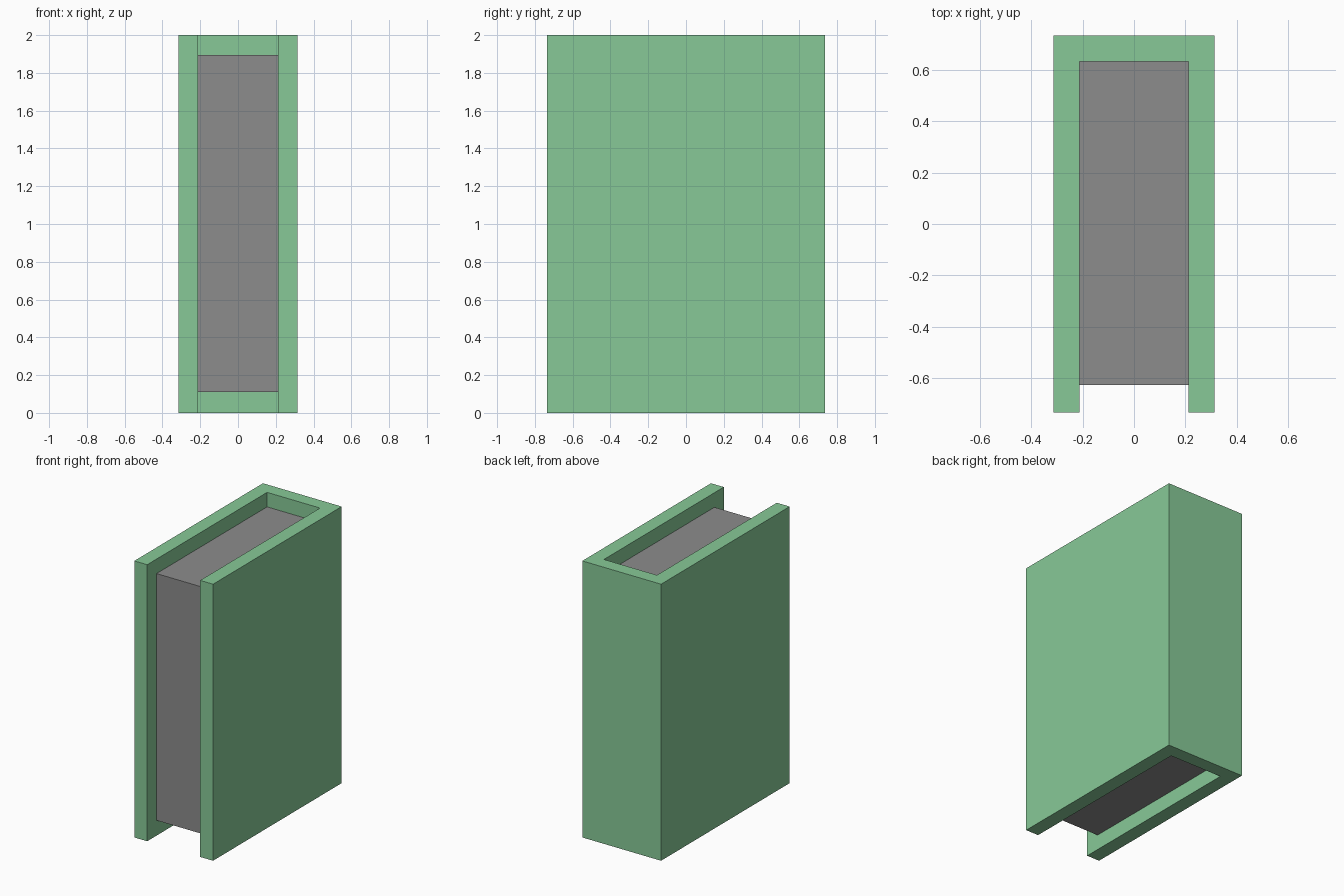
import bpy, bmesh

if "Cube" in bpy.data.objects:
    bpy.data.objects.remove(bpy.data.objects["Cube"])


def material(name, rgb):
    m = bpy.data.materials.new(name)
    m.diffuse_color = (*rgb, 1)
    m.use_nodes = True
    m.node_tree.nodes["Principled BSDF"].inputs["Base Color"].default_value = m.diffuse_color
    return m


def extruded(name, outline, z0, z1, mat):
    """Extrude a flat xy outline from z0 up to z1."""
    bm = bmesh.new()
    base = bm.faces.new([bm.verts.new((x, y, z0)) for x, y in outline])
    ext = bmesh.ops.extrude_face_region(bm, geom=[base], use_keep_orig=True)
    top = [v for v in ext["geom"] if isinstance(v, bmesh.types.BMVert)]
    bmesh.ops.translate(bm, verts=top, vec=(0, 0, z1 - z0))
    bmesh.ops.recalc_face_normals(bm, faces=bm.faces)
    mesh = bpy.data.meshes.new(name)
    bm.to_mesh(mesh)
    bm.free()
    mesh.materials.append(mat)
    obj = bpy.data.objects.new(name, mesh)
    bpy.context.collection.objects.link(obj)
    return obj


green = material("cover green", (0.242, 0.584, 0.31))
grey = material("page grey", (0.262, 0.262, 0.262))

W, D, H = 0.315, 0.735, 2.0      # cover half width, half depth, height
IN, SPINE = 0.212, 0.635         # inner half width, inside of the spine

# U-shaped cover: two boards joined by the spine at the back
half = [(W, D), (W, -D), (IN, -D), (IN, SPINE)]
extruded("cover", half + [(-x, y) for x, y in reversed(half)], 0, H, green)

# Block of pages, set in from the cover edges
extruded("pages", [(-IN, -0.628), (IN, -0.628), (IN, SPINE), (-IN, SPINE)],
         0.11, 1.895, grey)
